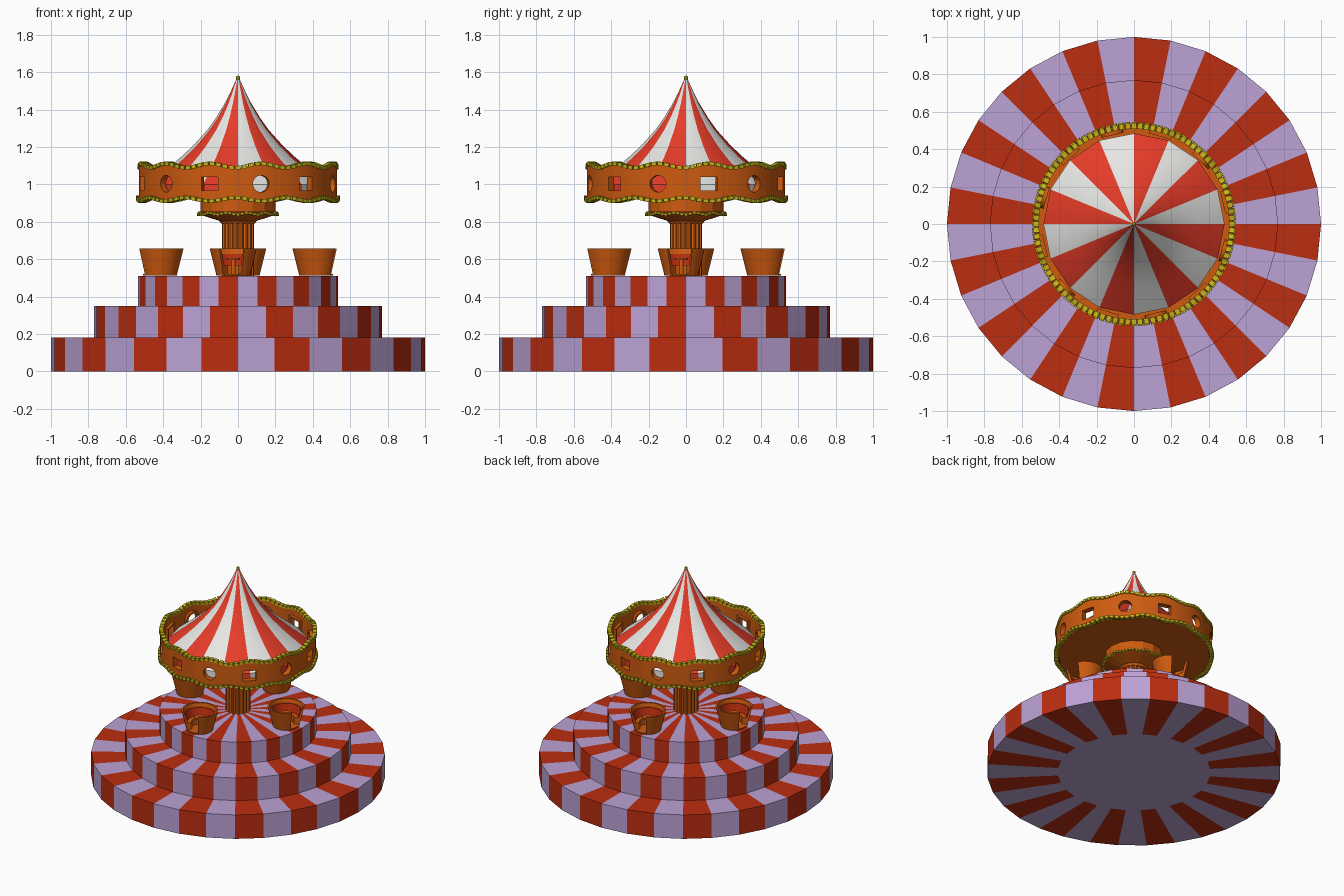
import bpy, bmesh, math
from mathutils import Matrix, Vector

if "Cube" in bpy.data.objects:
    bpy.data.objects.remove(bpy.data.objects["Cube"])

def mat(name, r, g, b):
    m = bpy.data.materials.new(name)
    m.diffuse_color = (r, g, b, 1)
    m.use_nodes = True
    m.node_tree.nodes["Principled BSDF"].inputs["Base Color"].default_value = m.diffuse_color
    return m

LAV = mat("lavender", .50, .36, .66)
RED = mat("deep_red", .50, .026, .005)
TRED = mat("tent_red", .80, .045, .022)
WHITE = mat("white", .80, .80, .78)
ORANGE = mat("orange", .62, .105, .005)
GOLD = mat("gold", .58, .48, .01)

def finish(name, bm, mats, smooth=None):
    bmesh.ops.recalc_face_normals(bm, faces=bm.faces)
    me = bpy.data.meshes.new(name)
    bm.to_mesh(me)
    bm.free()
    for m in mats:
        me.materials.append(m)
    ob = bpy.data.objects.new(name, me)
    bpy.context.collection.objects.link(ob)
    if smooth:
        bpy.ops.object.select_all(action='DESELECT')
        ob.select_set(True)
        bpy.context.view_layer.objects.active = ob
        bpy.ops.object.shade_smooth_by_angle(angle=math.radians(smooth))
    return ob

def lathe(name, prof, n, mats, rule=None, loop=False, start=0, sweep=360,
          shape=None, center=(0, 0, 0), smooth=None):
    """Turn a profile of (radius, z); rule(sector, row) picks the material."""
    bm = bmesh.new()
    full = sweep == 360
    cols = []
    poles = {}
    for i in range(n if full else n + 1):
        a = math.radians(start + sweep * i / n)
        col = []
        for j, (r, z) in enumerate(prof):
            if r == 0 and j in poles:
                col.append(poles[j])
                continue
            if shape:
                r, z = shape(i, a, r, z)
            v = bm.verts.new(Vector(center) + Vector((r * math.cos(a), r * math.sin(a), z)))
            if r == 0:
                poles[j] = v
            col.append(v)
        cols.append(col)
    rows = len(prof) if loop else len(prof) - 1
    for i in range(n):
        a, b = cols[i], cols[(i + 1) % len(cols)]
        for j in range(rows):
            k = (j + 1) % len(prof)
            vs = list(dict.fromkeys((a[j], b[j], b[k], a[k])))
            if len(vs) > 2:
                f = bm.faces.new(vs)
                f.material_index = rule(i, j) if rule else 0
    if not full and loop:
        bm.faces.new(cols[0])
        bm.faces.new(cols[-1])
    return finish(name, bm, mats, smooth)

# Striped stepped base
for name, r, z0, z1 in (("lower_step", 1, 0, .18), ("middle_step", .77, .18, .35),
                        ("upper_step", .535, .35, .51)):
    lathe(name, [(0, z0), (r * .52, z0), (r, z0), (r, z1), (0, z1)], 32, [LAV, RED],
          lambda i, j: i % 2 if j else 0)

# Fluted column, flared capital and drum
lathe("column", [(0, .51), (.085, .51), (.085, .8), (0, .8)], 48, [ORANGE],
      shape=lambda i, a, r, z: (r if i % 3 else r * .88, z))
lathe("capital", [(0, .79), (.09, .79), (.1, .805), (.195, .835), (.21, .84), (.21, .85),
                  (.2, .855), (.2, .925), (0, .925)], 16, [ORANGE])

# Wavy crown ring, twelve waves, one window under each
OFF = math.radians(-76.5)
def wave(a):
    return math.cos(12 * (a - OFF))
def ring_shape(i, a, r, z):
    return r, z + (.011 if z > 1 else -.009) * wave(a)
ring = lathe("crown_ring", [(.51, .92), (.53, .92), (.53, 1.097), (.51, 1.097)], 144,
             [ORANGE], loop=True, shape=ring_shape)
lathe("crown_floor", [(0, .92), (.515, .92), (.515, .932), (0, .932)], 48, [ORANGE])

def outline(k, size):
    if k % 2:
        w, h = size * 1.02, size * .82
        return [(-w, -h), (w, -h), (w, h), (-w, h)]
    return [(size * math.cos(t * math.pi / 10), size * math.sin(t * math.pi / 10)) for t in range(20)]

def at(k, r, u, z):
    a = OFF + k * math.pi / 6
    return (r * math.cos(a) - u * math.sin(a), r * math.sin(a) + u * math.cos(a), 1.003 + z)

# Round and square windows cut through the ring
bm = bmesh.new()
for k in range(12):
    ends = [[bm.verts.new(at(k, r, u, z)) for u, z in outline(k, .045)] for r in (.46, .58)]
    n = len(ends[0])
    for e in ends:
        bm.faces.new(e)
    for i in range(n):
        bm.faces.new((ends[0][i], ends[0][(i + 1) % n], ends[1][(i + 1) % n], ends[1][i]))
cutter = finish("window_cutter", bm, [ORANGE])
cutter.hide_render = True
mod = ring.modifiers.new("windows", 'BOOLEAN')
mod.operation = 'DIFFERENCE'
mod.solver = 'EXACT'
mod.object = cutter
bpy.context.view_layer.objects.active = ring
bpy.ops.object.modifier_apply(modifier="windows")
bpy.data.objects.remove(cutter)

# Window frames on the inside of the ring
bm = bmesh.new()
for k in range(12):
    loops = [[bm.verts.new(at(k, r, u, z)) for u, z in outline(k, s)]
             for r, s in ((.488, .045), (.488, .06), (.515, .06), (.515, .045))]
    n = len(loops[0])
    for q in range(4):
        p, s = loops[q], loops[(q + 1) % 4]
        for i in range(n):
            bm.faces.new((p[i], p[(i + 1) % n], s[(i + 1) % n], s[i]))
finish("window_frames", bm, [ORANGE])

# Gold block trims following the wavy edges
def trim(name, count, r, z, amp, size):
    bm = bmesh.new()
    for i in range(count):
        a = 2 * math.pi * i / count
        slope = math.atan(-12 * amp * math.sin(12 * (a - OFF)) / r)
        m = (Matrix.Translation((r * math.cos(a), r * math.sin(a), z + amp * wave(a)))
             @ Matrix.Rotation(a, 4, 'Z') @ Matrix.Rotation(slope, 4, 'X')
             @ Matrix.Diagonal((*size, 1)))
        bmesh.ops.create_cube(bm, size=1, matrix=m)
    finish(name, bm, [GOLD])
trim("crown_top_trim", 96, .523, 1.1, .011, (.03, .027, .02))
trim("crown_bottom_trim", 96, .53, .92, -.009, (.03, .027, .02))
trim("capital_trim", 60, .21, .843, .005, (.016, .017, .013))

# Striped tent roof and finial
lathe("tent_roof", [(.484, .932), (.484, 1.0), (.435, 1.04), (.372, 1.09), (.3, 1.15),
                    (.237, 1.21), (.165, 1.29), (.115, 1.36), (.07, 1.435), (.035, 1.505),
                    (.008, 1.565), (0, 1.57)], 16, [WHITE, TRED], lambda i, j: i % 2, smooth=20)
lathe("finial", [(0, 1.55), (.009, 1.555), (.012, 1.566), (.009, 1.577), (0, 1.582)], 8, [GOLD])

# Four ride cups, open to the outside, with bench and centre wheel
for k in range(4):
    ang = -93.5 + 90 * k
    c = (.418 * math.cos(math.radians(ang)), .418 * math.sin(math.radians(ang)), .51)
    opt = dict(center=c, start=ang + 32, sweep=296, loop=True)
    lathe(f"cup_wall_{k}", [(.09, .002), (.126, .147), (.113, .147), (.079, .012)], 24,
          [ORANGE], smooth=30, **opt)
    lathe(f"cup_floor_{k}", [(0, .002), (.09, .002), (.092, .012), (0, .012)], 24, [ORANGE], center=c)
    lathe(f"cup_bench_{k}", [(.055, .012), (.081, .012), (.092, .06), (.055, .06)], 20, [ORANGE], **opt)
    lathe(f"cup_cushion_{k}", [(.086, .06), (.095, .06), (.109, .118), (.1, .118)], 20, [RED], **opt)
    lathe(f"cup_wheel_{k}", [(0, .012), (.012, .012), (.012, .085), (.036, .085), (.036, .095), (0, .095)],
          12, [ORANGE], center=c)
